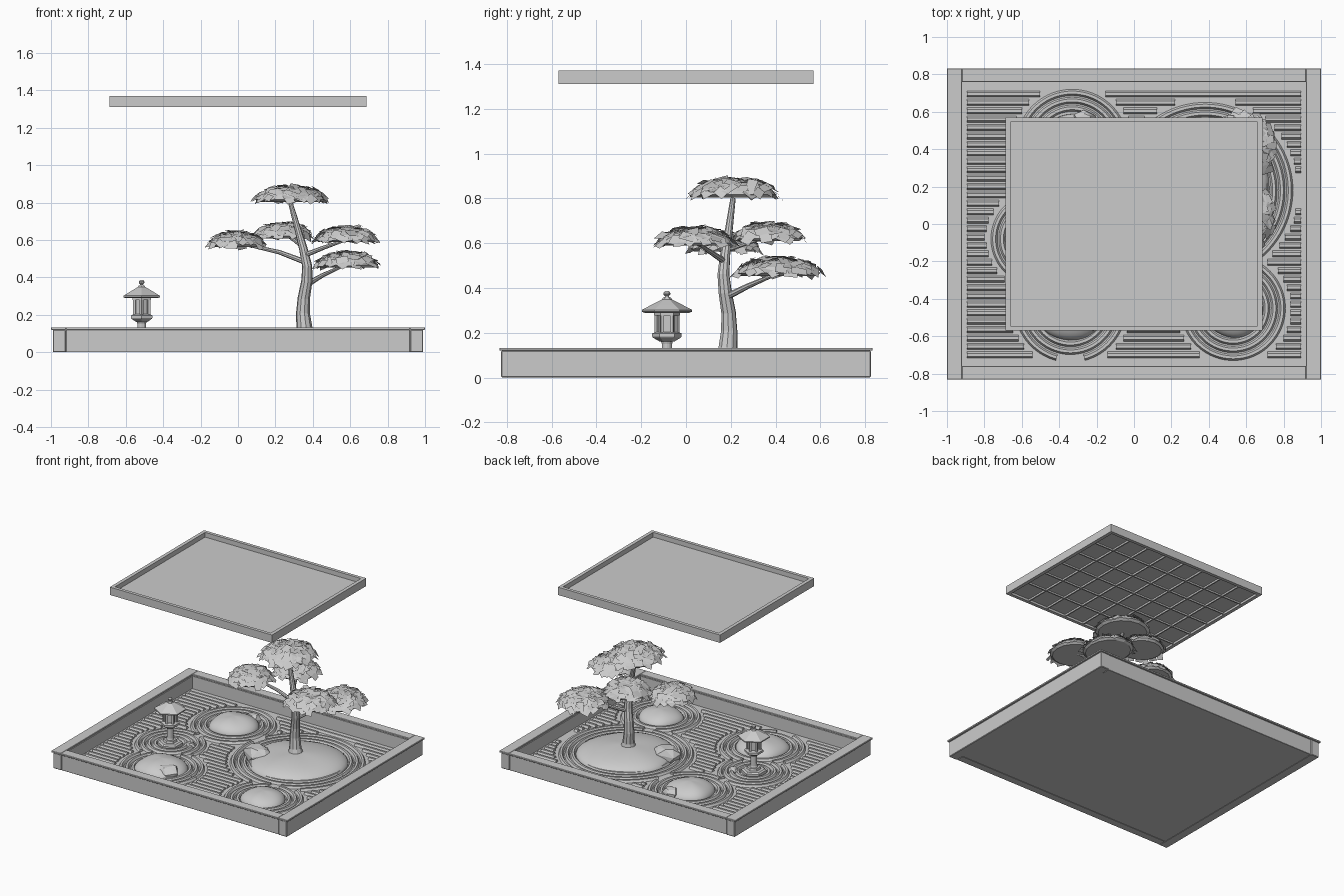
import bpy, bmesh, math, random
from mathutils import Vector, Matrix

if "Cube" in bpy.data.objects:
    bpy.data.objects.remove(bpy.data.objects["Cube"])
random.seed(7)
SAND = 0.022


def finish(name, bm, smooth=False):
    bmesh.ops.recalc_face_normals(bm, faces=bm.faces)
    me = bpy.data.meshes.new(name)
    bm.to_mesh(me)
    bm.free()
    ob = bpy.data.objects.new(name, me)
    bpy.context.collection.objects.link(ob)
    if smooth:
        for p in me.polygons:
            p.use_smooth = True
    return ob


def box(name, x0, x1, y0, y1, z0, z1, bevel=0):
    bm = bmesh.new()
    m = Matrix.Translation(((x0 + x1) / 2, (y0 + y1) / 2, (z0 + z1) / 2))
    bmesh.ops.create_cube(bm, size=1, matrix=m @ Matrix.Diagonal((x1 - x0, y1 - y0, z1 - z0, 1)))
    if bevel:
        bmesh.ops.bevel(bm, geom=bm.edges[:], offset=bevel, segments=1, affect='EDGES')
    return finish(name, bm)


def skin(bm, rings, closed=True, caps=True):
    """Bridge successive rings of points with quads."""
    vs = [[bm.verts.new(p) for p in r] for r in rings]
    n = len(vs[0])
    for a, b in zip(vs, vs[1:]):
        for i in range(n if closed else n - 1):
            j = (i + 1) % n
            bm.faces.new((a[i], a[j], b[j], b[i]))
    if caps:
        bm.faces.new(vs[0])
        bm.faces.new(vs[-1])


def lathe(name, profile, sides, cx, cy, turn=math.pi / 2):
    bm = bmesh.new()
    skin(bm, [[(cx + r * math.cos(turn + math.tau * i / sides),
                cy + r * math.sin(turn + math.tau * i / sides), z) for i in range(sides)]
              for r, z in profile])
    return finish(name, bm)


def tube(name, path, sides=10):
    """Tapered tube through (x, y, z, radius) points."""
    bm = bmesh.new()
    pts = [Vector(p[:3]) for p in path]
    rings = []
    for k, p in enumerate(pts):
        d = (pts[min(k + 1, len(pts) - 1)] - pts[max(k - 1, 0)]).normalized()
        u = d.cross(Vector((0.1, 1, 0))).normalized()
        v = d.cross(u)
        rings.append([p + path[k][3] * (u * math.cos(t) + v * math.sin(t))
                      for t in (math.tau * i / sides for i in range(sides))])
    skin(bm, rings)
    return finish(name, bm)


# tray: side pieces run full length, front and back sit between them
box("tray_floor", -0.93, 0.93, -0.77, 0.77, 0.002, 0.012)
box("sand_bed", -0.92, 0.92, -0.76, 0.76, 0.012, SAND)
for s, side in ((-1, "left"), (1, "right")):
    xs = sorted((s * 0.92, s * 0.99))
    box(f"tray_wall_{side}", *xs, -0.825, 0.825, 0, 0.12, 0.004)
    box(f"tray_rim_{side}", *sorted((s * 0.92, s)), -0.832, 0.832, 0.12, 0.133, 0.002)
for s, side in ((-1, "front"), (1, "back")):
    box(f"tray_wall_{side}", -0.92, 0.92, *sorted((s * 0.76, s * 0.82)), 0, 0.12, 0.002)
    box(f"tray_rim_{side}", -0.92, 0.92, *sorted((s * 0.76, s * 0.832)), 0.12, 0.133, 0.002)

# islands: x, y, outer ring radius, ring count, mound radius, mound height
islands = [(0.38, 0.18, 0.47, 4, 0.34, 0.088),
           (-0.33, 0.42, 0.30, 3, 0.175, 0.085),
           (-0.34, -0.44, 0.30, 3, 0.19, 0.085),
           (0.53, -0.45, 0.28, 3, 0.16, 0.075),
           (-0.515, -0.08, 0.25, 4, 0, 0)]


def reach(p, isl):
    return math.hypot(p[0] - isl[0], p[1] - isl[1]) - isl[2]


def ridges(bm, pts, keep):
    """Sweep a low raked ridge along the kept runs of a path."""
    w, h, runs, run = 0.017, 0.016, [], []
    for p in pts:
        if keep(p):
            run.append(p)
        else:
            runs.append(run)
            run = []
    runs.append(run)
    for run in runs:
        if len(run) < 4:
            continue
        rings = []
        for k, p in enumerate(run):
            d = (run[min(k + 1, len(run) - 1)] - run[max(k - 1, 0)]).normalized()
            n = Vector((-d.y, d.x, 0))
            rings.append([p + n * a + Vector((0, 0, b)) for a, b in
                          ((-w, 0), (-w * .45, h), (w * .45, h), (w, 0))])
        skin(bm, rings, closed=False)


# straight rake lines, stopped at the islands
bm = bmesh.new()
for i in range(32):
    y = -0.70 + i * 0.045
    ridges(bm, [Vector((-0.893 + k * 0.0095, y, SAND)) for k in range(189)],
           lambda p: all(reach(p, q) > 0.025 for q in islands))
finish("rake_lines", bm)

# rake rings around every island
bm = bmesh.new()
for isl in islands:
    for k in range(isl[3]):
        r = isl[2] - 0.017 - 0.042 * k
        path = [Vector((isl[0] + r * math.cos(t), isl[1] + r * math.sin(t), SAND))
                for t in (math.tau * i / 96 for i in range(97))]
        ridges(bm, path, lambda p: abs(p.y) < 0.715 and abs(p.x) < 0.893 and
               all(reach(p, q) > reach(p, isl) + 0.02 for q in islands if q is not isl))
finish("rake_rings", bm)

# moss mounds, slightly lumpy
for n, (cx, cy, _, _, R, H) in enumerate(islands[:4]):
    bm = bmesh.new()
    rings = []
    for k in range(10):
        a = k / 9.15 * math.pi / 2
        rings.append([(cx + R * math.cos(a) * (1 + 0.04 * math.sin(3 * t + n)) * math.cos(t),
                       cy + R * math.cos(a) * (1 + 0.04 * math.sin(2 * t + n)) * math.sin(t),
                       SAND - 0.004 + H * math.sin(a) * (1 + 0.06 * math.cos(a) * math.sin(3 * t)))
                      for t in (math.tau * i / 32 for i in range(32))])
    skin(bm, rings)
    finish(f"moss_mound_{n + 1}", bm, True)

# faceted rocks: x, y, half sizes, top height
for n, (x, y, a, b, top) in enumerate([(0.11, 0.08, 0.11, 0.085, 0.12), (-0.265, 0.56, 0.065, 0.05, 0.09),
                                       (-0.24, -0.50, 0.09, 0.075, 0.10), (-0.39, -0.02, 0.045, 0.035, 0.052)]):
    bm = bmesh.new()
    for z, s in ((SAND - 0.005, 0.85), (SAND + (top - SAND) * 0.6, 1.0), (top, 0.6)):
        off = random.random()
        for i in range(6):
            t = math.tau * (i + off + random.uniform(-.25, .25)) / 6
            bm.verts.new((x + a * s * math.cos(t), y + b * s * math.sin(t), z - (random.random() * 0.02 if z > 0.03 else 0)))
    hull = bmesh.ops.convex_hull(bm, input=bm.verts[:])
    bmesh.ops.delete(bm, geom=[v for v in hull["geom_interior"] if isinstance(v, bmesh.types.BMVert)], context='VERTS')
    finish(f"rock_{n + 1}", bm)

# stone lantern
LX, LY = -0.515, -0.085
lathe("lantern_base", [(0.088, SAND - 0.005), (0.088, 0.043), (0.075, 0.052), (0.05, 0.052), (0.045, 0.068)], 6, LX, LY)
lathe("lantern_shaft", [(0.03, 0.06), (0.024, 0.08), (0.023, 0.15), (0.028, 0.168)], 12, LX, LY)
lathe("lantern_platform", [(0.035, 0.162), (0.062, 0.178), (0.066, 0.183), (0.066, 0.197), (0.05, 0.203)], 6, LX, LY)
lathe("lantern_firebox", [(0.036, 0.2), (0.036, 0.285)], 6, LX, LY)
for i in range(6):
    t = math.pi / 2 + i * math.pi / 3
    lathe(f"lantern_post_{i + 1}", [(0.011, 0.2), (0.011, 0.283)], 4,
          LX + 0.044 * math.cos(t), LY + 0.044 * math.sin(t), t)
lathe("lantern_lintel", [(0.058, 0.278), (0.058, 0.292)], 6, LX, LY)
lathe("lantern_roof", [(0.1, 0.289), (0.112, 0.294), (0.112, 0.302), (0.065, 0.327), (0.022, 0.349), (0.018, 0.357)], 6, LX, LY)
lathe("lantern_finial", [(0.012, 0.355), (0.008, 0.363), (0.015, 0.37), (0.015, 0.378), (0.008, 0.387)], 10, LX, LY)

# bonsai trunk and branches
tube("trunk", [(0.36, 0.185, 0.07, 0.06), (0.355, 0.187, 0.13, 0.043), (0.347, 0.193, 0.21, 0.037),
               (0.352, 0.19, 0.29, 0.033), (0.368, 0.175, 0.38, 0.03), (0.37, 0.167, 0.46, 0.027),
               (0.35, 0.175, 0.55, 0.023), (0.322, 0.19, 0.65, 0.018), (0.28, 0.21, 0.80, 0.012)])
branches = [[(0.365, 0.17, 0.48, 0.015), (0.22, 0.175, 0.535, 0.012), (0.0, 0.17, 0.585, 0.007)],
            [(0.34, 0.18, 0.57, 0.013), (0.3, 0.27, 0.6, 0.01), (0.25, 0.37, 0.63, 0.006)],
            [(0.36, 0.17, 0.52, 0.014), (0.46, 0.11, 0.56, 0.011), (0.58, 0.05, 0.60, 0.006)],
            [(0.365, 0.18, 0.36, 0.016), (0.45, 0.28, 0.41, 0.012), (0.58, 0.42, 0.47, 0.007)]]
for n, b in enumerate(branches):
    tube(f"branch_{n + 1}", b, 8)

# foliage pads: a flat-bottomed dome with angular leaves laid over it
pads = [(0.28, 0.21, 0.805, 0.19, 0.19, 0.08), (-0.01, 0.17, 0.565, 0.145, 0.15, 0.075),
        (0.24, 0.37, 0.61, 0.155, 0.15, 0.075), (0.58, 0.04, 0.59, 0.165, 0.17, 0.075),
        (0.58, 0.41, 0.455, 0.165, 0.19, 0.075)]
for n, (x, y, z, rx, ry, h) in enumerate(pads):
    core = lathe(f"foliage_core_{n + 1}", [(0.9, -0.02), (1, 0.15), (0.87, 0.5), (0.6, 0.8), (0.25, 0.97)], 16, 0, 0)
    core.data.transform(Matrix.Translation((x, y, z)) @ Matrix.Diagonal((rx, ry, h, 1)))
    bm = bmesh.new()
    for i in range(110):
        r = math.sqrt((i + 0.5) / 110) * 1.04
        t = i * 2.39996 + random.uniform(-.2, .2)
        up = math.sqrt(max(0.03, 1 - min(r, 1) ** 2))
        pos = Vector((x + rx * r * math.cos(t), y + ry * r * math.sin(t), z + h * up + random.uniform(-.006, .01)))
        slope = 0.65 * r ** 3
        nrm = Vector((slope * 1.6 * math.cos(t), slope * 1.6 * math.sin(t), 1))
        nrm += Vector([random.uniform(-.28, .28) for _ in range(3)])
        m = Matrix.Translation(pos) @ nrm.to_track_quat('Z', 'Y').to_matrix().to_4x4() @ Matrix.Rotation(random.random() * 6.28, 4, 'Z')
        a, b = random.uniform(.022, .036), random.uniform(.018, .028)
        bm.faces.new([bm.verts.new(m @ Vector(c)) for c in ((-a, -b, 0), (a, -b, 0), (a, b, 0), (-a, b, 0))])
    finish(f"foliage_leaves_{n + 1}", bm)

# overhead panel: frame, plate and lattice beneath
for s, side in ((-1, "left"), (1, "right")):
    box(f"panel_frame_{side}", *sorted((s * 0.66, s * 0.687)), -0.57, 0.57, 1.31, 1.37)
for s, side in ((-1, "front"), (1, "back")):
    box(f"panel_frame_{side}", -0.66, 0.66, *sorted((s * 0.545, s * 0.57)), 1.31, 1.37)
box("panel_plate", -0.66, 0.66, -0.545, 0.545, 1.326, 1.334)
for i in range(1, 8):
    x = -0.66 + 1.32 * i / 8
    box(f"lattice_bar_long_{i}", x - 0.005, x + 0.005, -0.545, 0.545, 1.313, 1.326)
for i in range(1, 6):
    y = -0.545 + 1.09 * i / 6
    box(f"lattice_bar_cross_{i}", -0.66, 0.66, y - 0.005, y + 0.005, 1.314, 1.3255)
